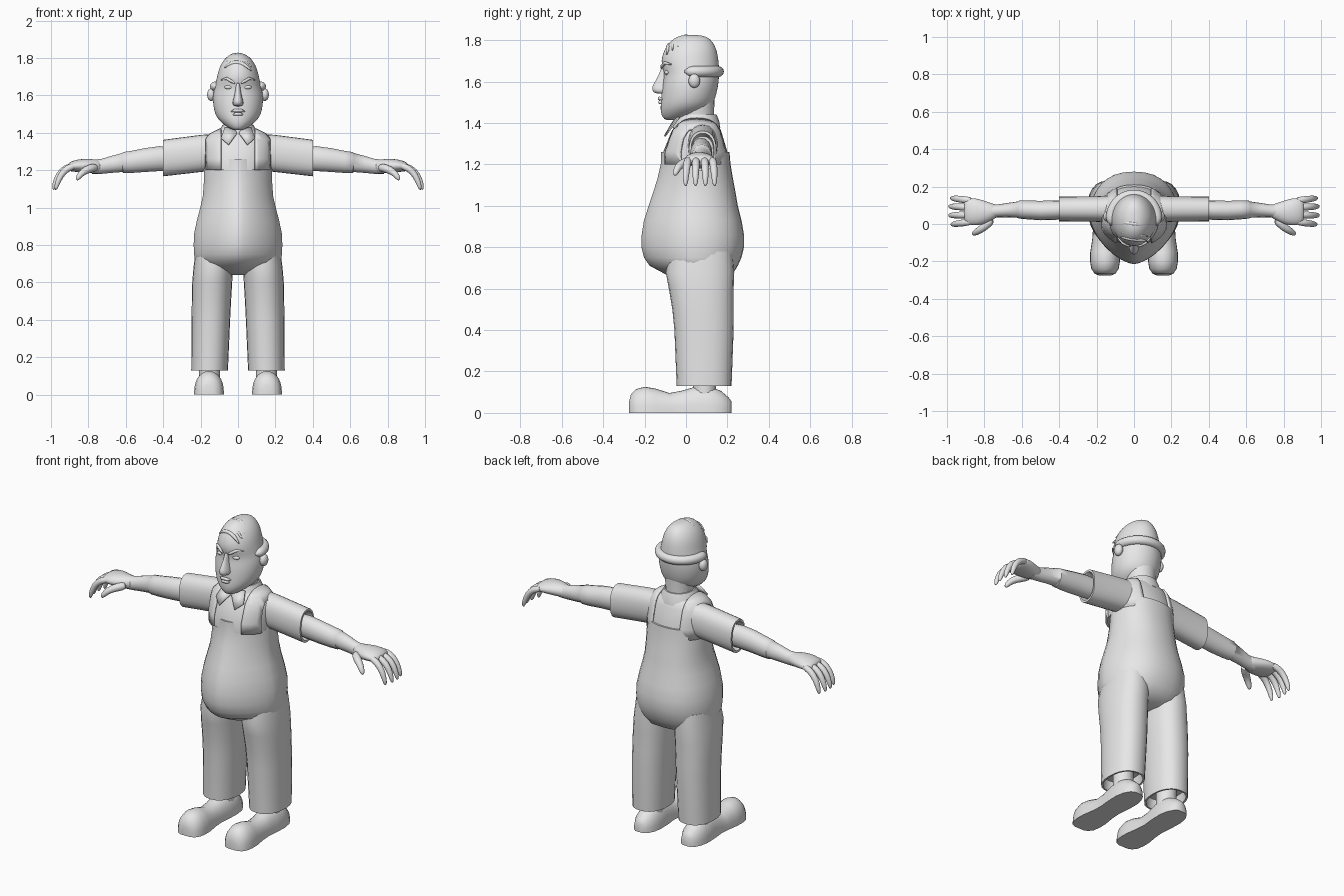
import bpy, bmesh, math
from mathutils import Vector, Matrix

cube = bpy.data.objects.get("Cube")
if cube:
    bpy.data.objects.remove(cube, do_unlink=True)

grey = bpy.data.materials.new("plain_grey")
grey.use_nodes = True
grey.diffuse_color = (0.8, 0.8, 0.8, 1)
grey.node_tree.nodes["Principled BSDF"].inputs["Base Color"].default_value = (0.8, 0.8, 0.8, 1)


def finish(name, bm, mirror=False, subsurf=0, solid=0, angle=50):
    """Turn a bmesh into a smooth shaded object with optional modifiers."""
    bmesh.ops.recalc_face_normals(bm, faces=bm.faces)
    mesh = bpy.data.meshes.new(name)
    bm.to_mesh(mesh)
    bm.free()
    mesh.materials.append(grey)
    obj = bpy.data.objects.new(name, mesh)
    bpy.context.collection.objects.link(obj)
    bpy.ops.object.select_all(action='DESELECT')
    obj.select_set(True)
    bpy.context.view_layer.objects.active = obj
    bpy.ops.object.shade_smooth_by_angle(angle=math.radians(angle))
    if solid:
        mod = obj.modifiers.new("thickness", 'SOLIDIFY')
        mod.thickness, mod.offset = solid, 1
    if mirror:
        obj.modifiers.new("mirror", 'MIRROR').use_clip = False
    if subsurf:
        mod = obj.modifiers.new("smooth", 'SUBSURF')
        mod.levels = mod.render_levels = subsurf
    return obj


def bridge(bm, rings):
    """Skin a list of vertex rings and cap both ends."""
    count = len(rings[0])
    for a, b in zip(rings, rings[1:]):
        for i in range(count):
            j = (i + 1) % count
            bm.faces.new((a[i], a[j], b[j], b[i]))
    bm.faces.new(rings[0])
    bm.faces.new(rings[-1])


def power(value, n):
    return math.copysign(abs(value) ** (2 / n), value)


def loft(bm, axis, sections, seg=24, low_n=2, high_n=2):
    """Sections: place on axis, centre across, half width, low edge, high edge."""
    rings = []
    for t, cu, ru, lo, hi in sections:
        ring = []
        for i in range(seg):
            a = math.tau * i / seg
            n = high_n if math.sin(a) > 0 else low_n
            u = cu + ru * power(math.cos(a), n)
            v = (lo + hi) / 2 + (hi - lo) / 2 * power(math.sin(a), n)
            ring.append(bm.verts.new({'x': (t, u, v), 'y': (u, t, v), 'z': (u, v, t)}[axis]))
        rings.append(ring)
    bridge(bm, rings)
    return bm


def tube(bm, path, radii, ref=(0, 1, 0), seg=10):
    """Round tube through a path with one radius per point."""
    pts = [Vector(p) for p in path]
    rings = []
    for i, p in enumerate(pts):
        tangent = (pts[min(i + 1, len(pts) - 1)] - pts[max(i - 1, 0)]).normalized()
        side = tangent.cross(Vector(ref)).normalized()
        up = side.cross(tangent)
        rings.append([bm.verts.new(p + radii[i] * (side * math.cos(math.tau * k / seg)
                      + up * math.sin(math.tau * k / seg))) for k in range(seg)])
    bridge(bm, rings)
    return bm


def ball(bm, centre, size):
    bmesh.ops.create_uvsphere(bm, u_segments=16, v_segments=10, radius=1,
                              matrix=Matrix.Translation(centre) @ Matrix.Diagonal((*size, 1)))
    return bm


# Overalls: round belly and two straight trouser legs
body = loft(bmesh.new(), 'z', [
    (.64, 0, .10, -.01, .16), (.67, 0, .19, -.10, .225), (.71, 0, .228, -.175, .25),
    (.75, 0, .235, -.203, .268), (.80, 0, .237, -.215, .28), (.86, 0, .235, -.214, .28),
    (.93, 0, .22, -.203, .268), (1.0, 0, .202, -.18, .25), (1.06, 0, .188, -.16, .24),
    (1.13, 0, .183, -.138, .227), (1.2, 0, .182, -.122, .215), (1.26, 0, .18, -.12, .21)],
    seg=32, low_n=1.55, high_n=2.3)
finish("overalls_body", body)

legs = loft(bmesh.new(), 'z', [
    (.78, .125, .10, -.08, .225), (.68, .133, .105, -.098, .233), (.6, .138, .107, -.083, .23),
    (.5, .142, .105, -.066, .23), (.4, .145, .103, -.056, .23), (.13, .152, .098, -.045, .22),
    (.13, .152, .088, -.035, .21), (.19, .152, .084, -.03, .205)], low_n=2.2, high_n=2.3)
finish("trouser_legs", legs, mirror=True)

# Shirt shoulders, with overall straps cut from the same surface
shirt = loft(bmesh.new(), 'z', [
    (1.2, 0, .177, -.112, .205), (1.26, 0, .179, -.11, .2), (1.32, 0, .179, -.086, .182),
    (1.36, 0, .172, -.07, .17), (1.39, 0, .142, -.05, .158), (1.42, 0, .08, -.03, .135)],
    seg=32, low_n=2.2, high_n=2.2)
bmesh.ops.recalc_face_normals(shirt, faces=shirt.faces)
straps = shirt.copy()
for x in (-.165, -.088, .088, .165):
    bmesh.ops.bisect_plane(straps, geom=straps.verts[:] + straps.edges[:] + straps.faces[:],
                           plane_co=(x, 0, 0), plane_no=(1, 0, 0))
spare = [f for f in straps.faces if not .088 < abs(f.calc_center_median().x) < .165
         or f.normal.z < -.5]
bmesh.ops.delete(straps, geom=spare, context='FACES')
finish("shirt_body", shirt)
finish("overall_straps", straps, solid=.01)

sleeves = loft(bmesh.new(), 'x', [
    (.1, .08, .075, 1.2, 1.395), (.2, .08, .068, 1.19, 1.388), (.4, .08, .066, 1.167, 1.362),
    (.4, .08, .056, 1.18, 1.35), (.36, .08, .052, 1.2, 1.335)], low_n=2.3, high_n=2.3)
finish("shirt_sleeves", sleeves, mirror=True)

# Collar band and pointed lapels
collar = loft(bmesh.new(), 'z', [
    (1.375, 0, .122, -.066, .166), (1.41, 0, .1, -.05, .16), (1.44, 0, .083, -.034, .148),
    (1.44, 0, .076, -.026, .14), (1.4, 0, .07, -.02, .13)])
finish("collar", collar)
lapels = bmesh.new()
lapels.faces.new([lapels.verts.new(p) for p in (
    (.004, -.064, 1.395), (.05, -.1, 1.333), (.09, -.073, 1.368), (.07, -.03, 1.425),
    (.02, -.046, 1.42))])
finish("collar_lapels", lapels, mirror=True, solid=.008)

# Bare arms, with a small step at the wrist
arms = loft(bmesh.new(), 'x', [
    (.36, .078, .048, 1.2, 1.325), (.42, .074, .052, 1.195, 1.328), (.5, .072, .052, 1.19, 1.317),
    (.57, .075, .05, 1.185, 1.303), (.615, .077, .048, 1.185, 1.296), (.618, .077, .044, 1.19, 1.292),
    (.68, .074, .038, 1.185, 1.275), (.73, .07, .034, 1.18, 1.26), (.78, .066, .04, 1.18, 1.255)],
    seg=16)
finish("arms", arms, mirror=True)

# Hands: palm, four drooping fingers and a thumb
hands = loft(bmesh.new(), 'x', [
    (.72, .07, .03, 1.185, 1.255), (.765, .064, .048, 1.182, 1.258), (.81, .062, .068, 1.185, 1.262),
    (.86, .066, .076, 1.19, 1.258), (.895, .068, .07, 1.192, 1.246), (.91, .068, .055, 1.2, 1.235)],
    seg=16)
for start, end, reach in ((.124, .138, -.01), (.088, .094, 0), (.05, .046, 0), (.014, -.002, -.012)):
    y = [start + (end - start) * k for k in (0, .5, .8, 1, 1)]
    tube(hands, [(.86, y[0], 1.226), (.925 + reach, y[1], 1.213), (.962 + reach, y[2], 1.172),
                 (.982 + reach, y[3], 1.12), (.987 + reach, y[4], 1.093)],
         [.019, .02, .018, .014, .006])
tube(hands, [(.755, .03, 1.215), (.79, -.008, 1.21), (.83, -.036, 1.192), (.855, -.05, 1.162),
             (.862, -.054, 1.145)], [.024, .024, .02, .016, .006])
finish("hands", hands, mirror=True, subsurf=1, angle=80)

# Shoes with a bulbous toe and flat sole
profile = [(-.276, .03, .05), (-.266, .055, .09), (-.24, .073, .115), (-.2, .08, .126),
           (-.15, .079, .118), (-.08, .068, .096), (-.02, .064, .107), (.05, .071, .128),
           (.12, .073, .128), (.17, .064, .105), (.205, .045, .075), (.22, .025, .055)]
shoes = bmesh.new()
rings = []
for y, half, top in profile:
    arch = [math.pi * i / 14 for i in range(15)]
    rings.append([shoes.verts.new((.155 + half * math.cos(a), y, top * math.sin(a) ** .8 if 0 < a < 3.14 else 0))
                  for a in arch])
bridge(shoes, rings)
finish("shoes", shoes, mirror=True)
ankles = tube(bmesh.new(), [(.152, .09, .08), (.152, .09, .2)], [.056, .056], seg=16)
finish("ankles", ankles, mirror=True)

# Neck and head
neck = loft(bmesh.new(), 'z', [(1.36, 0, .08, -.03, .14), (1.43, 0, .075, -.025, .135),
                               (1.53, 0, .09, -.03, .138)])
finish("neck", neck)
head = loft(bmesh.new(), 'z', [
    (1.413, 0, .022, -.098, -.05), (1.425, 0, .05, -.113, .01), (1.45, 0, .085, -.123, .08),
    (1.48, 0, .115, -.124, .126), (1.52, 0, .13, -.121, .143), (1.57, 0, .136, -.117, .155),
    (1.61, 0, .134, -.11, .16), (1.645, 0, .125, -.106, .162), (1.68, 0, .117, -.121, .16),
    (1.72, 0, .109, -.118, .156), (1.76, 0, .096, -.102, .147), (1.795, 0, .073, -.076, .128),
    (1.817, 0, .045, -.045, .102), (1.825, 0, .018, -.01, .06)])
finish("head", head, subsurf=1, angle=80)

# Face: nose, lips, eyes and slanted brows
nose = loft(bmesh.new(), 'z', [
    (1.67, 0, .01, -.122, -.08), (1.64, 0, .013, -.127, -.07), (1.6, 0, .019, -.15, -.07),
    (1.572, 0, .028, -.167, -.06), (1.552, 0, .031, -.163, -.06), (1.54, 0, .02, -.145, -.07)], seg=16)
finish("nose", nose, subsurf=1, angle=80)
lips = bmesh.new()
for z, half, y in ((1.518, .036, -.128), (1.5, .026, -.125)):
    tube(lips, [(-half, y + .012, z - .004), (-half / 2, y, z), (half / 2, y, z),
                (half, y + .012, z - .004)], [.003, .009, .009, .003])
finish("lips", lips, angle=80)
eyes = ball(bmesh.new(), (.049, -.092, 1.643), (.024, .012, .011))
finish("eyes", eyes, mirror=True)
brows = tube(bmesh.new(), [(.017, -.119, 1.664), (.035, -.115, 1.675), (.06, -.102, 1.69),
                           (.09, -.072, 1.683)], [.004, .008, .008, .003])
finish("eyebrows", brows, mirror=True, angle=80)
ears = ball(bmesh.new(), (.143, .04, 1.603), (.022, .028, .034))
finish("ears", ears, mirror=True)

# Hair: horseshoe roll around the back and strands combed over the crown
turns = [math.radians(-18 + 216 * i / 24) for i in range(25)]
fringe = tube(bmesh.new(), [(.124 * math.cos(a), .032 + .125 * math.sin(a), 1.648) for a in turns],
              [.006, .021] + [.026] * 21 + [.021, .006], ref=(0, 0, 1), seg=12)
finish("hair_fringe", fringe, angle=80)
strands = bmesh.new()
for y in (-.082, -.055, -.028, 0):
    xs = [-.072 + .144 * i / 8 for i in range(9)]
    tube(strands, [(x, y - .15 * x, 1.822 - 6.5 * x * x - 3.2 * (y - .15 * x - .04) ** 2) for x in xs],
         [.003, .007, .01, .011, .011, .011, .01, .007, .003])
finish("combed_hair", strands, angle=80)
